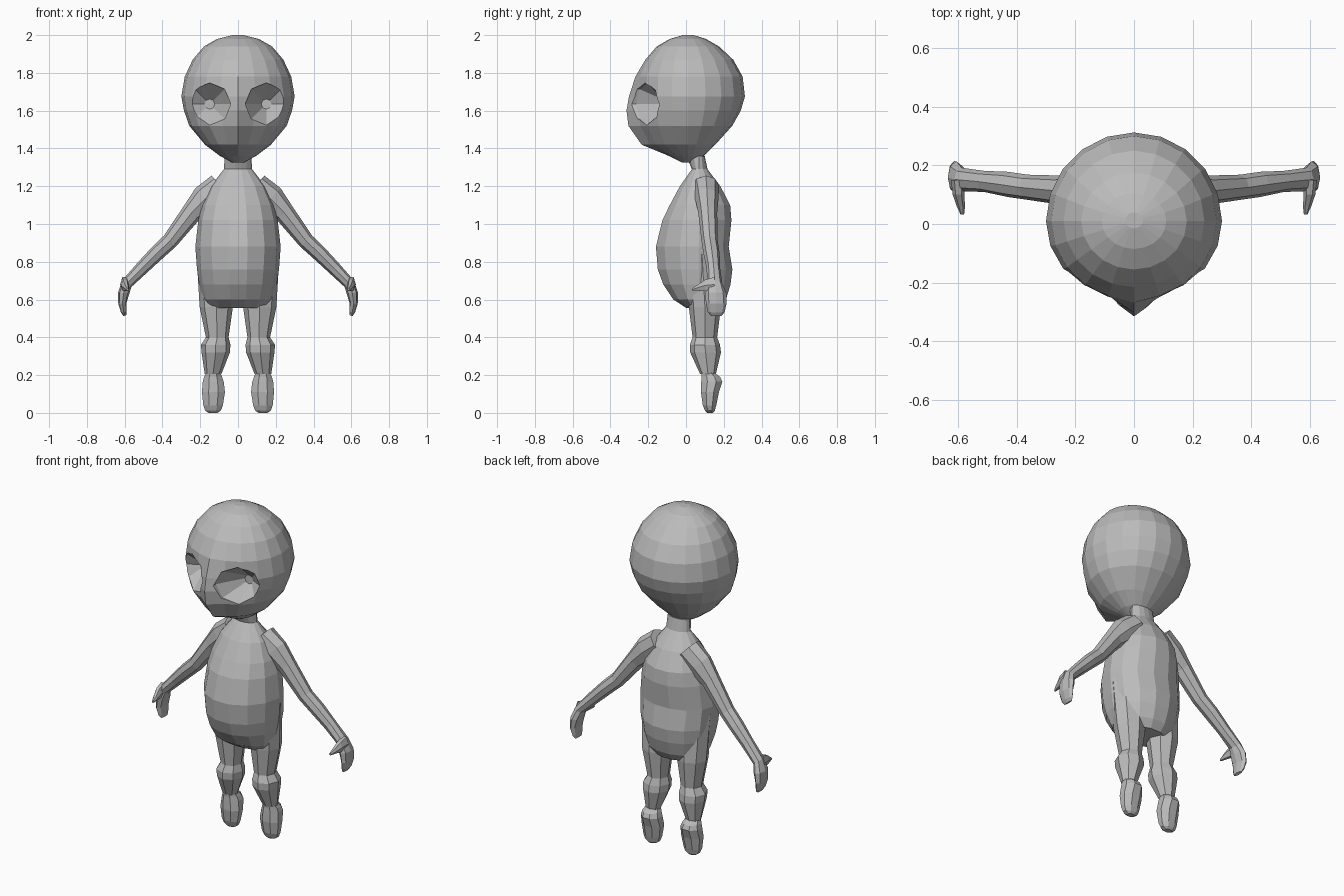
import bpy, bmesh, math
from mathutils import Vector

if "Cube" in bpy.data.objects:
    bpy.data.objects.remove(bpy.data.objects["Cube"])

mat = bpy.data.materials.new("plain_grey")
mat.diffuse_color = (0.5, 0.5, 0.5, 1)
mat.use_nodes = True
mat.node_tree.nodes["Principled BSDF"].inputs["Base Color"].default_value = mat.diffuse_color


def loft(name, rings, mirror=False):
    """Skin a list of equal-length point rings, capped at both ends."""
    bm = bmesh.new()
    vs = [[bm.verts.new(p) for p in r] for r in rings]
    n = len(vs[0])
    for a, b in zip(vs, vs[1:]):
        for i in range(n):
            j = (i + 1) % n
            bm.faces.new((a[i], a[j], b[j], b[i]))
    bm.faces.new(vs[0])
    bm.faces.new(vs[-1])
    bmesh.ops.recalc_face_normals(bm, faces=bm.faces)
    me = bpy.data.meshes.new(name)
    bm.to_mesh(me)
    bm.free()
    me.materials.append(mat)
    ob = bpy.data.objects.new(name, me)
    bpy.context.collection.objects.link(ob)
    if mirror:
        m = ob.modifiers.new("mirror", 'MIRROR')
        m.use_mirror_merge = False
    return ob


def flat_ring(z, hw, yf, yb, n, cx=0, ym=None, nose=0, turn=0):
    """Horizontal ring: half width, front y, back y, y of widest point."""
    ym = (yf + yb) / 2 if ym is None else ym
    pts = []
    for i in range(n):
        a = 2 * math.pi * (i + turn) / n
        c = math.cos(a)
        y = ym + c * ((ym - yf) if c > 0 else (yb - ym)) * -1
        if i == 0:
            y -= nose
        pts.append((cx + hw * math.sin(a), y, z))
    return pts


def tube_ring(c, axis, half, hy, n=8):
    """Ring across a limb: 'axis' is the limb direction in the xz plane."""
    d = Vector((axis[0], 0, axis[1])).normalized()
    u = Vector((-d.z, 0, d.x))
    return [Vector(c) + u * half * math.cos(2 * math.pi * i / n)
            + Vector((0, hy * math.sin(2 * math.pi * i / n), 0)) for i in range(n)]


# Head, with a central ridge for the nose
head_rows = [(1.325, .03, -.02, .04, 0), (1.36, .095, -.09, .095, 0),
             (1.42, .175, -.20, .155, .035), (1.52, .258, -.255, .245, .05),
             (1.60, .286, -.262, .29, .053), (1.675, .30, -.262, .312, .04),
             (1.78, .282, -.258, .30, .01), (1.87, .24, -.215, .25, 0),
             (1.94, .18, -.155, .175, 0), (1.98, .11, -.085, .105, 0),
             (2.0, .03, -.015, .04, 0)]
head = loft("head", [flat_ring(z, w, f, b, 20, ym=0.01, nose=k)
                     for z, w, f, b, k in head_rows])

# Eye sockets: octagonal funnels cut into the head
def socket_ring(r, y_of_x):
    pts = []
    for i in range(8):
        a = math.pi * i / 4
        x = .15 + r * math.cos(a)
        pts.append((x, y_of_x(x), 1.635 + r * math.sin(a)))
    return pts

cutter = loft("eye_cutter", [socket_ring(.027, lambda x: -.11),
                             socket_ring(.112, lambda x: -.262 + .5 * (x - .04)),
                             socket_ring(.112, lambda x: -.5)], mirror=True)
cutter.hide_render = True
cut = head.modifiers.new("eye_sockets", 'BOOLEAN')
cut.operation = 'DIFFERENCE'
cut.solver = 'EXACT'
cut.object = cutter
bpy.context.view_layer.objects.active = head
bpy.ops.object.modifier_apply(modifier=cut.name)
bpy.data.objects.remove(cutter)

# Torso and neck
torso_rows = [(.555, .15, .0, .185), (.60, .185, -.07, .215), (.68, .205, -.125, .24),
              (.76, .217, -.155, .25), (.88, .226, -.165, .23), (1.02, .21, -.13, .245),
              (1.10, .19, -.09, .238), (1.20, .145, -.035, .185), (1.29, .075, .03, .115),
              (1.36, .07, .0, .10)]
loft("torso", [flat_ring(*r, 14, ym=.07, turn=.5) for r in torso_rows])

# Legs with knees and hanging feet: z, half width, front, back, centre x
leg_rows = [(.84, .10, .0, .17, .12), (.56, .088, .015, .185, .115),
            (.40, .06, .035, .165, .11), (.36, .078, .02, .18, .118),
            (.32, .075, .022, .185, .118), (.205, .044, .075, .158, .132)]
loft("leg", [flat_ring(z, w, f, b, 8, cx=c) for z, w, f, b, c in leg_rows], mirror=True)
foot_rows = [(.21, .042, .078, .158, .132), (.19, .052, .078, .185, .132),
             (.165, .060, .076, .197, .131), (.11, .066, .075, .178, .13),
             (.04, .056, .086, .163, .132), (.012, .045, .098, .155, .132),
             (.0, .025, .11, .145, .132)]
foot = loft("foot", [flat_ring(z, w, f, b, 8, cx=c, turn=.5)
                     for z, w, f, b, c in foot_rows], mirror=True)

# Arms: centre, direction, half thickness, half depth
d = (.66, -.75)
arm_rows = [((.09, .105, 1.20), (.75, -.66), .075, .07),
            ((.17, .11, 1.135), (.7, -.7), .078, .062),
            ((.245, .115, 1.06), d, .055, .05),
            ((.36, .125, .91), d, .043, .043),
            ((.43, .135, .845), (.7, -.7), .041, .043),
            ((.51, .145, .765), (.7, -.7), .036, .036),
            ((.588, .152, .685), (.6, -.8), .030, .040),
            ((.605, .158, .635), (.1, -1), .030, .055),
            ((.612, .16, .58), (-.1, -1), .022, .055),
            ((.605, .16, .535), (-.3, -1), .015, .045),
            ((.598, .16, .515), (-.4, -1), .009, .03)]
loft("arm_and_hand", [tube_ring(*r) for r in arm_rows], mirror=True)

# Thumbs, pointing forward
thumb_rows = [((.60, .15), .68, .024, .045), ((.598, .10), .675, .020, .034),
              ((.59, .06), .662, .014, .017), ((.585, .032), .653, .006, .007)]
loft("thumb", [[(c[0] + hx * math.cos(math.pi * i / 3), c[1],
                 z + hz * math.sin(math.pi * i / 3)) for i in range(6)]
               for c, z, hx, hz in thumb_rows], mirror=True)
